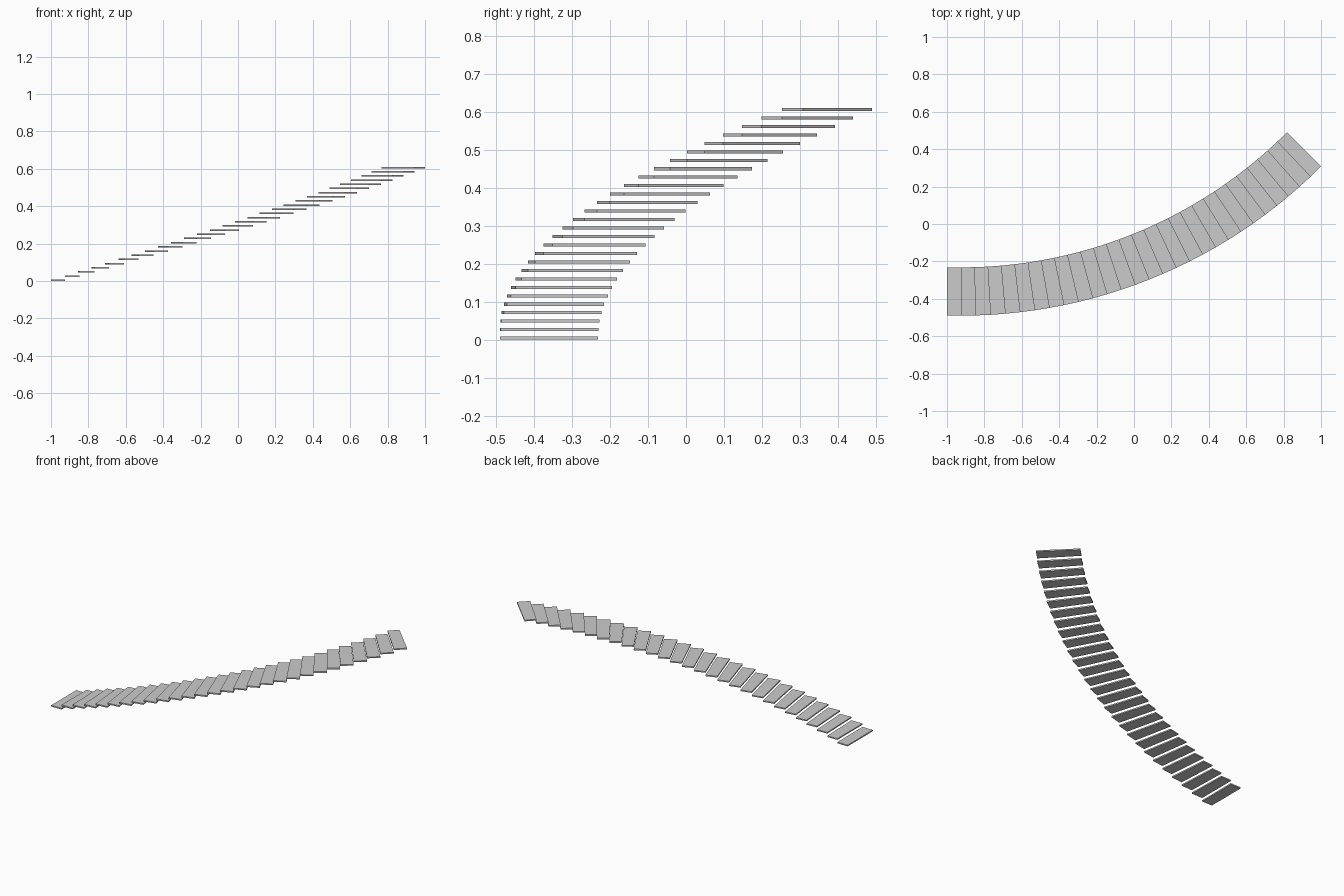
import bpy, bmesh
from math import sin, cos, radians

if "Cube" in bpy.data.objects:
    bpy.data.objects.remove(bpy.data.objects["Cube"])

COUNT = 28            # treads: one straight, the rest along a 45 degree arc
R_OUT, R_IN = 2.724, 2.466
START_X, START_Y = -1.0, -0.49
STRAIGHT = 0.074
THICK = 0.008
RISE = 0.0223
STEP = radians(45) / (COUNT - 1)
CX, CY = START_X + STRAIGHT, START_Y + R_OUT


def edge(i):
    """Outer and inner plan points of the i-th dividing line."""
    if i == 0:
        return (START_X, CY - R_OUT), (START_X, CY - R_IN)
    a = (i - 1) * STEP
    return tuple((CX + r * sin(a), CY - r * cos(a)) for r in (R_OUT, R_IN))


def tread(i):
    """Flat wedge-shaped slab between two dividing lines."""
    (o0, n0), (o1, n1) = edge(i), edge(i + 1)
    bm = bmesh.new()
    base = bm.faces.new([bm.verts.new((x, y, i * RISE)) for x, y in (o0, o1, n1, n0)])
    top = bmesh.ops.extrude_face_region(bm, geom=[base])
    verts = [v for v in top["geom"] if isinstance(v, bmesh.types.BMVert)]
    bmesh.ops.translate(bm, verts=verts, vec=(0, 0, THICK))
    bmesh.ops.recalc_face_normals(bm, faces=bm.faces)
    name = f"stair_tread_{i + 1:02d}"
    mesh = bpy.data.meshes.new(name)
    bm.to_mesh(mesh)
    bm.free()
    bpy.context.collection.objects.link(bpy.data.objects.new(name, mesh))


# Curved flight of open treads
for i in range(COUNT):
    tread(i)
